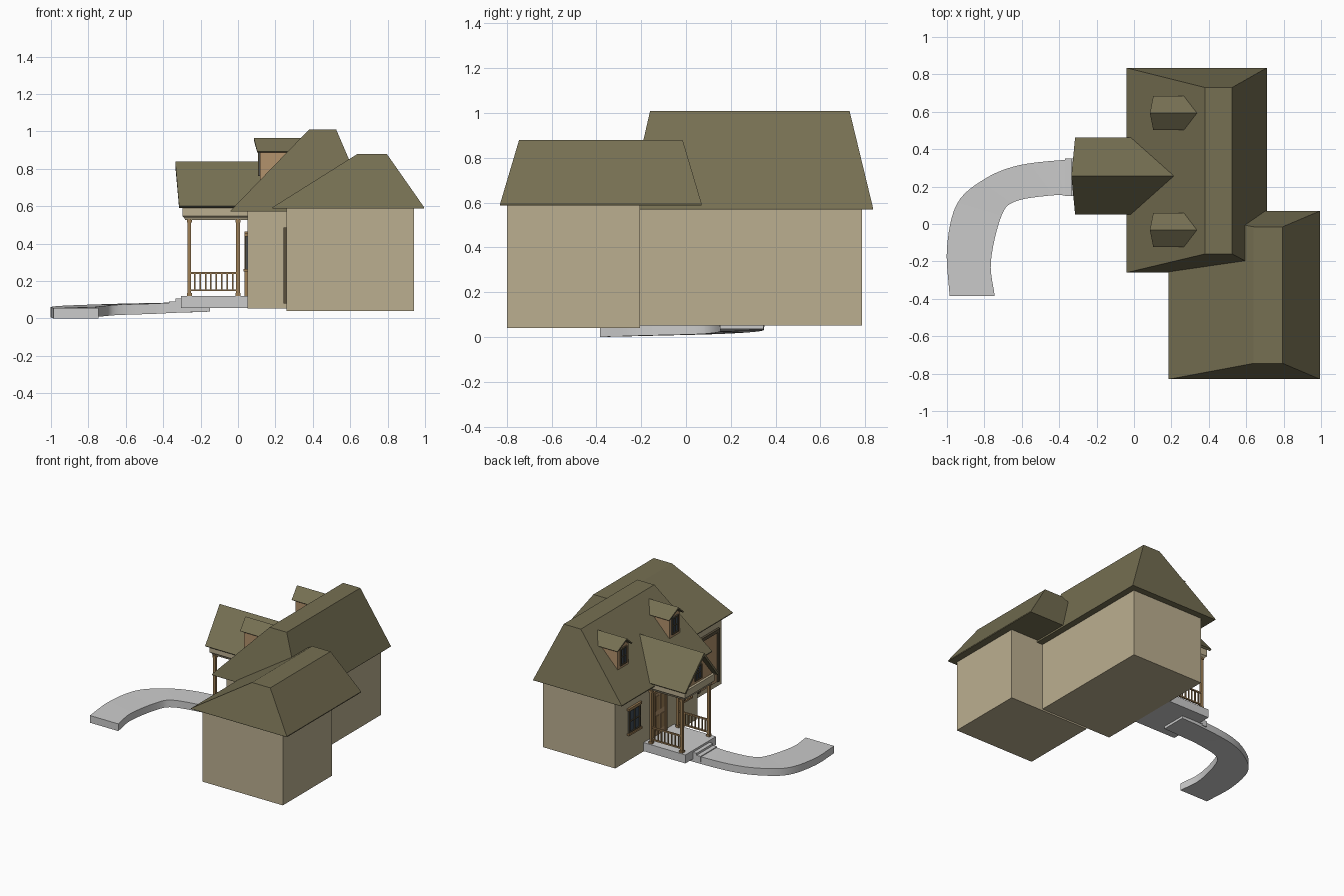
import bpy, bmesh
from mathutils import Vector

if "Cube" in bpy.data.objects:
    bpy.data.objects.remove(bpy.data.objects["Cube"])


def mat(name, r, g, b):
    m = bpy.data.materials.new(name)
    m.diffuse_color = (r, g, b, 1)
    m.use_nodes = True
    m.node_tree.nodes["Principled BSDF"].inputs["Base Color"].default_value = m.diffuse_color
    return m


WALL = mat("wall_cream", 0.50, 0.43, 0.28)
ROOF = mat("roof_olive", 0.18, 0.16, 0.085)
SIDING = mat("siding_tan", 0.45, 0.29, 0.15)
WOOD = mat("wood_brown", 0.34, 0.21, 0.09)
FRAME = mat("frame_dark", 0.10, 0.08, 0.045)
GLASS = mat("glass_blue", 0.05, 0.07, 0.10)


def make(name, verts, faces, material=None):
    me = bpy.data.meshes.new(name)
    bm = bmesh.new()
    vs = [bm.verts.new(v) for v in verts]
    for f in faces:
        bm.faces.new([vs[i] for i in f])
    bmesh.ops.recalc_face_normals(bm, faces=bm.faces)
    bm.to_mesh(me)
    bm.free()
    ob = bpy.data.objects.new(name, me)
    bpy.context.collection.objects.link(ob)
    if material:
        me.materials.append(material)
    return ob


def loft(name, rings, material=None):
    """Skin a list of equal-length rings and cap both ends."""
    n = len(rings[0])
    faces = [tuple(range(n)), tuple(range((len(rings) - 1) * n, len(rings) * n))]
    for r in range(len(rings) - 1):
        for i in range(n):
            j = (i + 1) % n
            faces.append((r * n + i, r * n + j, r * n + n + j, r * n + n + i))
    return make(name, [p for ring in rings for p in ring], faces, material)


def rect(x0, x1, y0, y1, z):
    return [(x0, y0, z), (x1, y0, z), (x1, y1, z), (x0, y1, z)]


def box(name, x0, x1, y0, y1, z0, z1, material=None):
    return loft(name, [rect(x0, x1, y0, y1, z0), rect(x0, x1, y0, y1, z1)], material)


def hip_roof(name, eave, z0, ridge, z1):
    # thin fascia, then slopes up to a narrow flat ridge
    return loft(name, [rect(*eave, z0), rect(*eave, z0 + 0.006), rect(*ridge, z1)], ROOF)


def gable_roof(name, xe, xr, xb, yc, half, ze, zr, t):
    """Inverted V of thickness t along x; ridge front xr overhangs eave front xe."""
    prof = [(-half, ze, xe), (0, zr, xr), (half, ze, xe),
            (half - t * 0.5, ze - t * 0.4, xe), (0, zr - t, xr), (-half + t * 0.5, ze - t * 0.4, xe)]
    front = [(x, yc + y, z) for y, z, x in prof]
    back = [(xb, yc + y, z) for y, z, x in prof]
    faces = [(i, (i + 1) % 6, (i + 1) % 6 + 6, i + 6) for i in range(6)]
    for o in (0, 6):
        faces += [(o, o + 1, o + 4, o + 5), (o + 1, o + 2, o + 3, o + 4)]
    return make(name, front + back, faces, ROOF)


def house_block(name, x0, x1, yc, half, z0, z1, z2, material):
    """Pentagonal gabled wall block along x."""
    prof = [(-half, z0), (half, z0), (half, z1), (0, z2), (-half, z1)]
    return loft(name, [[(x, yc + y, z) for y, z in prof] for x in (x0, x1)], material)


def window(name, x, yc, w, z0, z1, t=0.012, b=0.012):
    """Window on a wall facing -x: glass, frame and a cross of bars."""
    y0, y1, zm = yc - w / 2, yc + w / 2, (z0 + z1) / 2
    box(name + "_glass", x - t * 0.4, x + 0.004, y0, y1, z0, z1, GLASS)
    for i, (ya, yb) in enumerate([(y0, y0 + b), (y1 - b, y1), (yc - b / 4, yc + b / 4)]):
        box(f"{name}_stile_{i}", x - t, x, ya, yb, z0, z1, FRAME)
    for i, (za, zb) in enumerate([(z0, z0 + b), (z1 - b, z1), (zm - b / 4, zm + b / 4)]):
        box(f"{name}_rail_{i}", x - t, x, y0, y1, za, zb, FRAME)


# Main house and side wing
box("main_walls", 0.05, 0.66, -0.21, 0.785, 0.052, 0.574, WALL)
hip_roof("main_roof", (-0.04, 0.71, -0.26, 0.835), 0.57, (0.38, 0.525, -0.16, 0.73), 1.01)
box("wing_walls", 0.26, 0.94, -0.80, -0.205, 0.04, 0.594, WALL)
hip_roof("wing_roof", (0.185, 0.995, -0.83, 0.07), 0.588, (0.64, 0.795, -0.745, -0.015), 0.88)

# Wide door on the wing
box("wing_door_panel", 0.252, 0.265, -0.75, -0.27, 0.08, 0.48, SIDING)
for i, (a, b) in enumerate([(-0.76, -0.735), (-0.285, -0.26), (-0.52, -0.50)]):
    box(f"wing_door_post_{i}", 0.243, 0.262, a, b, 0.08, 0.485, FRAME)
box("wing_door_lintel", 0.243, 0.262, -0.76, -0.26, 0.46, 0.485, FRAME)

# Ground floor windows either side of the porch
PY = 0.257
for i, s in enumerate((-1, 1)):
    yc = PY + s * 0.305
    window(f"facade_window_{i}", 0.05, yc, 0.14, 0.26, 0.44)
    box(f"facade_window_sill_{i}", 0.03, 0.05, yc - 0.08, yc + 0.08, 0.25, 0.264, WOOD)
    box(f"facade_window_head_{i}", 0.034, 0.05, yc - 0.08, yc + 0.08, 0.438, 0.455, WOOD)

# Front door
box("front_door", 0.043, 0.055, PY - 0.065, PY + 0.065, 0.12, 0.45, SIDING)
for i, s in enumerate((-1, 1)):
    y = PY + s * 0.073
    box(f"door_jamb_{i}", 0.034, 0.052, y - 0.01, y + 0.01, 0.12, 0.465, WOOD)
    for j, z in enumerate((0.16, 0.31)):
        yp = PY + s * 0.03
        box(f"door_inset_{i}_{j}", 0.039, 0.045, yp - 0.02, yp + 0.02, z, z + 0.11, WOOD)
box("door_head", 0.034, 0.052, PY - 0.083, PY + 0.083, 0.447, 0.465, WOOD)

# Dormers
for i, yc in enumerate((-0.032, 0.593)):
    house_block(f"dormer_walls_{i}", 0.118, 0.32, yc, 0.065, 0.70, 0.895, 0.945, SIDING)
    gable_roof(f"dormer_roof_{i}", 0.103, 0.085, 0.345, yc, 0.091, 0.893, 0.965, 0.014)
    window(f"dormer_window_{i}", 0.118, yc, 0.08, 0.76, 0.89, 0.01, 0.01)

# Porch deck and steps
box("porch_deck", -0.305, 0.055, 0.073, 0.443, 0.055, 0.12)
box("upper_step", -0.335, -0.30, 0.15, 0.35, 0.055, 0.105)
box("lower_step", -0.368, -0.33, 0.15, 0.35, 0.045, 0.09)

# Porch beams, pediment and roof
loft("porch_entablature", [rect(-0.282, 0.05, 0.095, 0.42, 0.525), rect(-0.287, 0.05, 0.09, 0.425, 0.537),
                           rect(-0.298, 0.05, 0.078, 0.437, 0.548), rect(-0.298, 0.05, 0.078, 0.437, 0.60)], WALL)
house_block("porch_pediment", -0.28, 0.1, PY, 0.17, 0.59, 0.61, 0.815, SIDING)
gable_roof("porch_roof", -0.315, -0.335, 0.23, PY, 0.205, 0.60, 0.838, 0.025)
window("pediment_window", -0.28, PY, 0.08, 0.62, 0.73, 0.01, 0.01)

# Porch posts and side railings
for i, y in enumerate((PY - 0.163, PY + 0.163)):
    for j, x in enumerate((-0.26, 0.0)):
        box(f"porch_post_{i}_{j}", x - 0.01, x + 0.01, y - 0.01, y + 0.01, 0.12, 0.53, WOOD)
        for k, z in enumerate((0.12, 0.512)):
            box(f"post_block_{i}_{j}_{k}", x - 0.014, x + 0.014, y - 0.014, y + 0.014, z, z + 0.015, WOOD)
    for j, z in enumerate((0.145, 0.238)):
        box(f"side_rail_{i}_{j}", -0.26, 0.0, y - 0.006, y + 0.006, z, z + 0.01, WOOD)
    for j in range(8):
        x = -0.26 + 0.26 * (j + 1) / 9
        box(f"baluster_{i}_{j}", x - 0.004, x + 0.004, y - 0.004, y + 0.004, 0.15, 0.242, WOOD)


# Curved, gently rising path
def spline(pts, steps=6):
    p = [Vector(q) for q in pts]
    p = [2 * p[0] - p[1]] + p + [2 * p[-1] - p[-2]]
    out = []
    for a, b, c, d in zip(p, p[1:], p[2:], p[3:]):
        for k in range(steps):
            t = k / steps
            out.append(0.5 * (2 * b + (c - a) * t + (2 * a - 5 * b + 4 * c - d) * t * t
                              + (3 * b - a - 3 * c + d) * t ** 3))
    return out + [p[-2]]


outer = spline([(-0.986, -0.385), (-1.0, -0.13), (-0.947, 0.107), (-0.80, 0.24), (-0.61, 0.315),
                (-0.33, 0.345), (-0.15, 0.345)])
inner = spline([(-0.745, -0.385), (-0.765, -0.2), (-0.71, 0.04), (-0.636, 0.12), (-0.45, 0.152),
                (-0.33, 0.152), (-0.15, 0.152)])
rings = []
for k, (o, i) in enumerate(zip(outer, inner)):
    z = 0.036 * k / (len(outer) - 1)
    rings.append([(o.x, o.y, z), (i.x, i.y, z), (i.x, i.y, z + 0.055), (o.x, o.y, z + 0.055)])
path = loft("garden_path", rings)
bpy.context.view_layer.objects.active = path
path.select_set(True)
bpy.ops.object.shade_smooth_by_angle()
